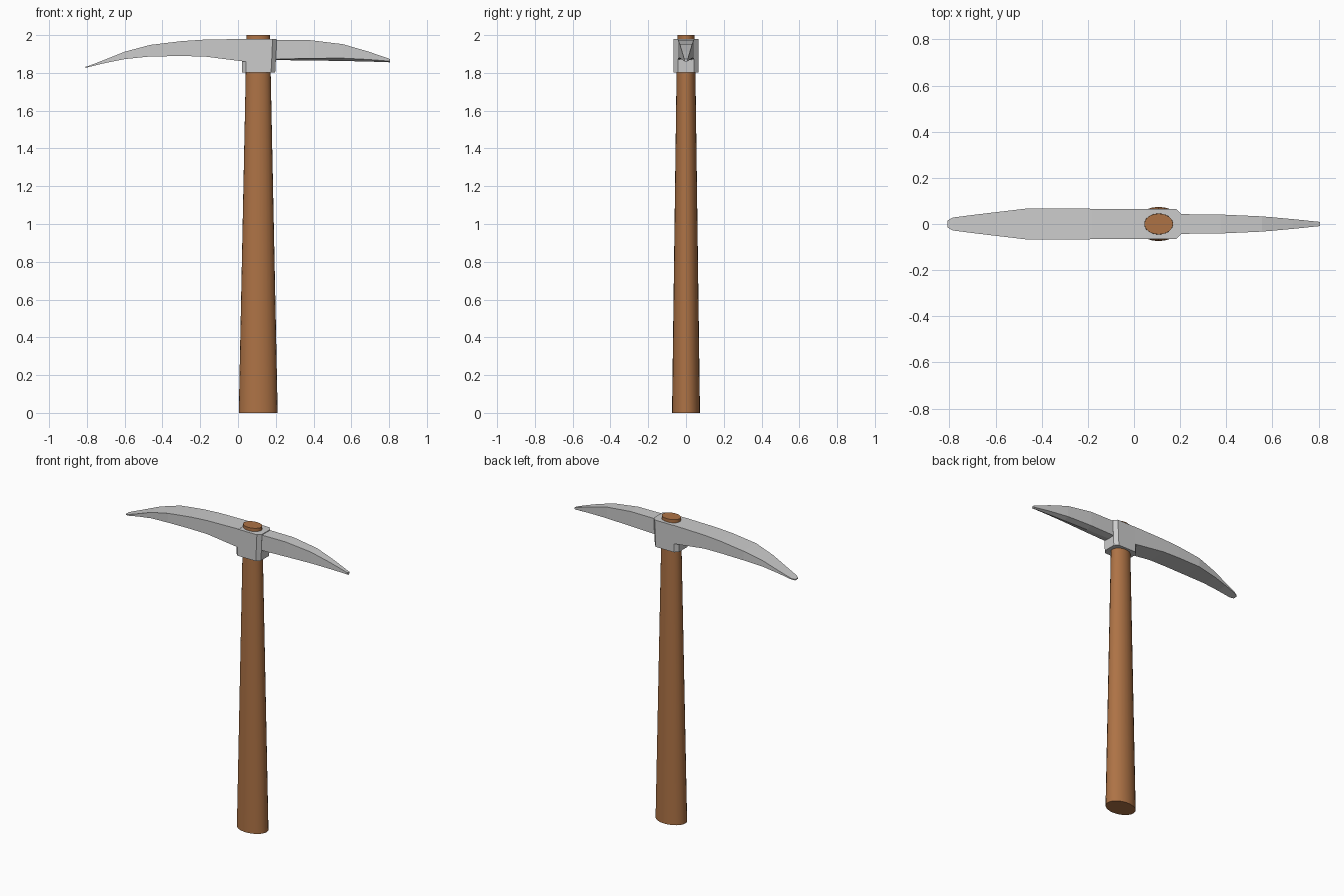
import bpy, bmesh
from math import cos, sin, tau, radians

if "Cube" in bpy.data.objects:
    bpy.data.objects.remove(bpy.data.objects["Cube"])


def loft(name, rings):
    """Skin a list of equal-length closed rings and cap both ends."""
    bm = bmesh.new()
    loops = [[bm.verts.new(p) for p in ring] for ring in rings]
    n = len(loops[0])
    for a, b in zip(loops, loops[1:]):
        for i in range(n):
            j = (i + 1) % n
            bm.faces.new((a[i], a[j], b[j], b[i]))
    bm.faces.new(loops[0])
    bm.faces.new(loops[-1])
    bmesh.ops.recalc_face_normals(bm, faces=bm.faces)
    mesh = bpy.data.meshes.new(name)
    bm.to_mesh(mesh)
    bm.free()
    obj = bpy.data.objects.new(name, mesh)
    bpy.context.collection.objects.link(obj)
    return obj


def ellipse(z, rx, ry, cx=0.107, n=24):
    return [(cx + rx * cos(tau * i / n), ry * sin(tau * i / n), z) for i in range(n)]


def collar_ring(z, x0, x1, w, c=0.022):
    # rectangle with clipped corners
    half = [(x0, w - c), (x0 + c, w), (x1 - c, w), (x1, w - c)]
    return [(x, y, z) for x, y in half] + [(x, -y, z) for x, y in reversed(half)]


# Tapered wooden handle passing through the head
handle = loft("handle", [ellipse(0, 0.103, 0.074), ellipse(1.8, 0.066, 0.05),
                         ellipse(2, 0.062, 0.045)])
wood = bpy.data.materials.new("wood")
wood.diffuse_color = (0.42, 0.17, 0.06, 1)
wood.use_nodes = True
wood.node_tree.nodes["Principled BSDF"].inputs["Base Color"].default_value = wood.diffuse_color
handle.data.materials.append(wood)
bpy.context.view_layer.objects.active = handle
handle.select_set(True)
bpy.ops.object.shade_smooth_by_angle(angle=radians(35))

# Metal collar around the handle
collar = loft("collar", [collar_ring(1.803, 0.02, 0.197, 0.065),
                         collar_ring(1.86, 0.02, 0.2, 0.065),
                         collar_ring(1.979, 0.02, 0.205, 0.065)])

# Broad curved blade: x, half width, top z, bottom z
blade_stations = [(0.05, 0.0645, 1.98, 1.858), (-0.18, 0.066, 1.976, 1.887),
                  (-0.3, 0.067, 1.968, 1.889), (-0.465, 0.067, 1.948, 1.887),
                  (-0.6, 0.051, 1.912, 1.873), (-0.7, 0.039, 1.872, 1.853),
                  (-0.785, 0.028, 1.839, 1.832), (-0.808, 0.015, 1.832, 1.826)]
blade = loft("broad_blade", [[(x, -w, t), (x, w, t), (x, w, b), (x, -w, b)]
                             for x, w, t, b in blade_stations])

# Narrow pick spike with a keel: x, half width, top z, side z, keel z
spike_stations = [(0.16, 0.043, 1.974, 1.871, 1.868), (0.375, 0.041, 1.974, 1.877, 1.866),
                  (0.555, 0.033, 1.952, 1.878, 1.863), (0.69, 0.021, 1.913, 1.871, 1.86),
                  (0.806, 0.009, 1.873, 1.862, 1.856)]
spike = loft("pick_spike", [[(x, -w, t), (x, w, t), (x, w, s), (x, 0, k), (x, -w, s)]
                            for x, w, t, s, k in spike_stations])
